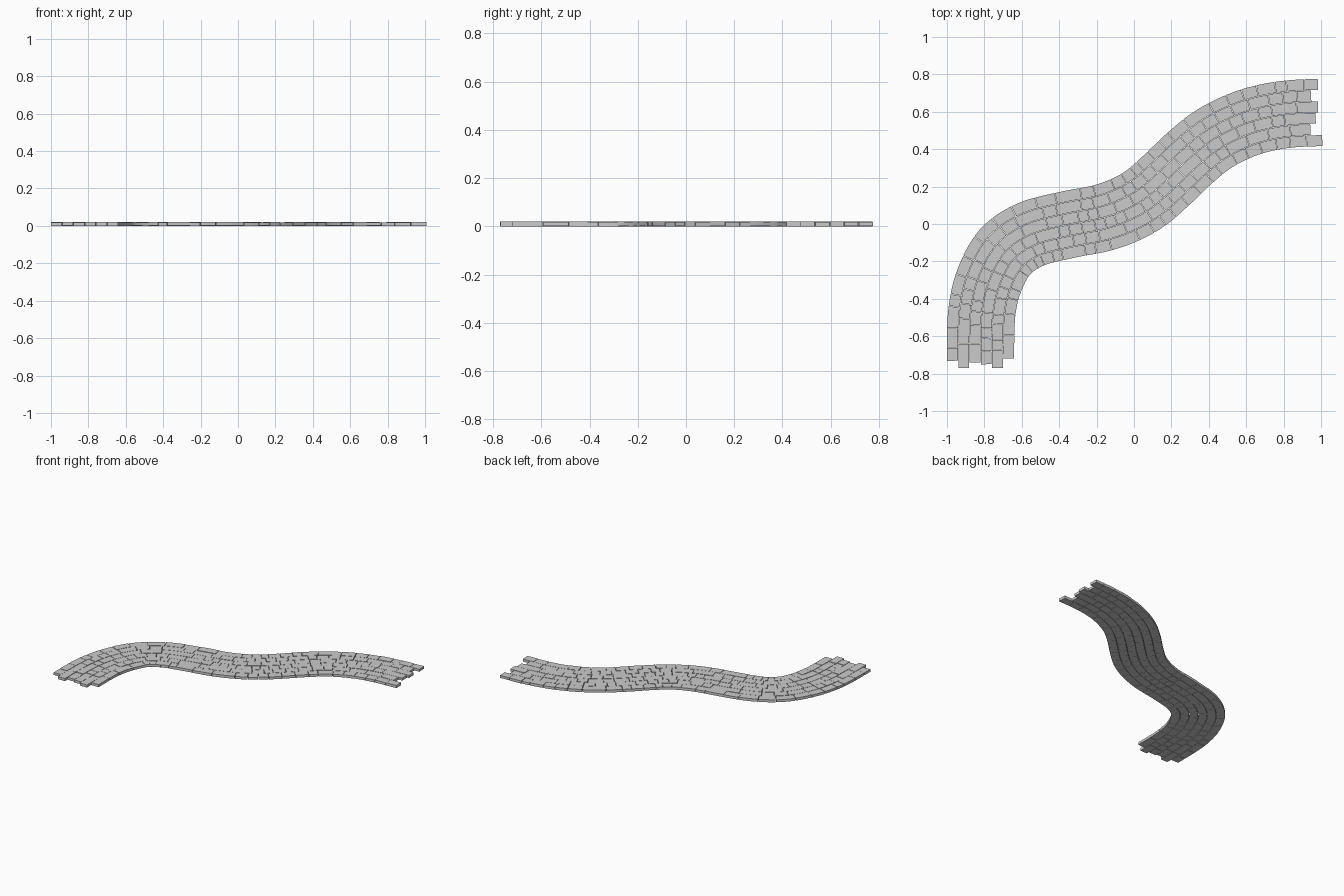
import bpy, bmesh, random
from mathutils import Vector

if "Cube" in bpy.data.objects:
    bpy.data.objects.remove(bpy.data.objects["Cube"])

random.seed(4)
WIDTH, LANES, HEIGHT, GAP = 0.36, 6, 0.02, 0.0025

# Centre line of the winding path
pts = [Vector(p) for p in [
    (-0.82, -0.77), (-0.82, -0.62), (-0.812, -0.46), (-0.775, -0.305),
    (-0.69, -0.15), (-0.55, -0.055), (-0.36, -0.005), (-0.18, 0.03),
    (-0.05, 0.075), (0.065, 0.14), (0.18, 0.24), (0.295, 0.35),
    (0.42, 0.45), (0.565, 0.525), (0.70, 0.567), (0.84, 0.589), (1.0, 0.597)]]


def sample_curve(p, n=24):
    """Catmull-Rom samples with running length."""
    q = [2 * p[0] - p[1]] + p + [2 * p[-1] - p[-2]]
    out = []
    for i in range(1, len(q) - 2):
        a, b, c, d = q[i - 1:i + 3]
        for k in range(n):
            t = k / n
            out.append(0.5 * (2 * b + (c - a) * t + (2 * a - 5 * b + 4 * c - d) * t * t
                              + (3 * b - a - 3 * c + d) * t ** 3))
    out.append(p[-1])
    lengths = [0.0]
    for a, b in zip(out, out[1:]):
        lengths.append(lengths[-1] + (b - a).length)
    return out, lengths


line, dist = sample_curve(pts)
TOTAL = dist[-1]


def centre(s):
    i = 0
    while i < len(dist) - 2 and dist[i + 1] < s:
        i += 1
    return line[i].lerp(line[i + 1], (s - dist[i]) / (dist[i + 1] - dist[i]))


def place(s, off):
    """Point at distance s along the path, off to its left."""
    t = (centre(min(s + 0.02, TOTAL)) - centre(max(s - 0.02, 0))).normalized()
    return centre(s) + Vector((-t.y, t.x)) * off


def add_stone(bm, s0, s1, o0, o1, z0, z1):
    """One bent paving stone."""
    n = max(2, round((s1 - s0) / 0.03))
    rings = []
    for k in range(n + 1):
        s = s0 + (s1 - s0) * k / n
        a, b = place(s, o0), place(s, o1)
        rings.append([bm.verts.new((p.x, p.y, z))
                      for p, z in ((a, z0), (b, z0), (b, z1), (a, z1))])
    for r, q in zip(rings, rings[1:]):
        for j in range(4):
            bm.faces.new((r[j], r[(j + 1) % 4], q[(j + 1) % 4], q[j]))
    bm.faces.new(rings[0])
    bm.faces.new(rings[-1])


# Six lanes of stones with staggered ends
starts = [0.04, 0.0, 0.03, 0.02, 0.0, 0.05]
ends = [0.01, 0.05, 0.015, 0.03, 0.06, 0.0]
lane_w = WIDTH / LANES
for lane in range(LANES):
    bm = bmesh.new()
    left = WIDTH / 2 - lane * lane_w
    outer_l = 0 if lane == 0 else GAP / 2
    outer_r = 0 if lane == LANES - 1 else GAP / 2
    s, stop = starts[lane], TOTAL - ends[lane]
    while s < stop - 1e-4:
        e = s + random.choice((0.055, 0.07, 0.085, 0.1, 0.13))
        if stop - e < 0.045:
            e = stop
        add_stone(bm, s, e - (GAP if e < stop else 0),
                  left - lane_w + outer_r, left - outer_l,
                  random.uniform(0, 0.001), HEIGHT - random.uniform(0, 0.002))
        s = e
    bmesh.ops.recalc_face_normals(bm, faces=bm.faces)
    mesh = bpy.data.meshes.new("paving_lane")
    bm.to_mesh(mesh)
    bm.free()
    ob = bpy.data.objects.new(f"paving_lane_{lane + 1}", mesh)
    bpy.context.collection.objects.link(ob)
